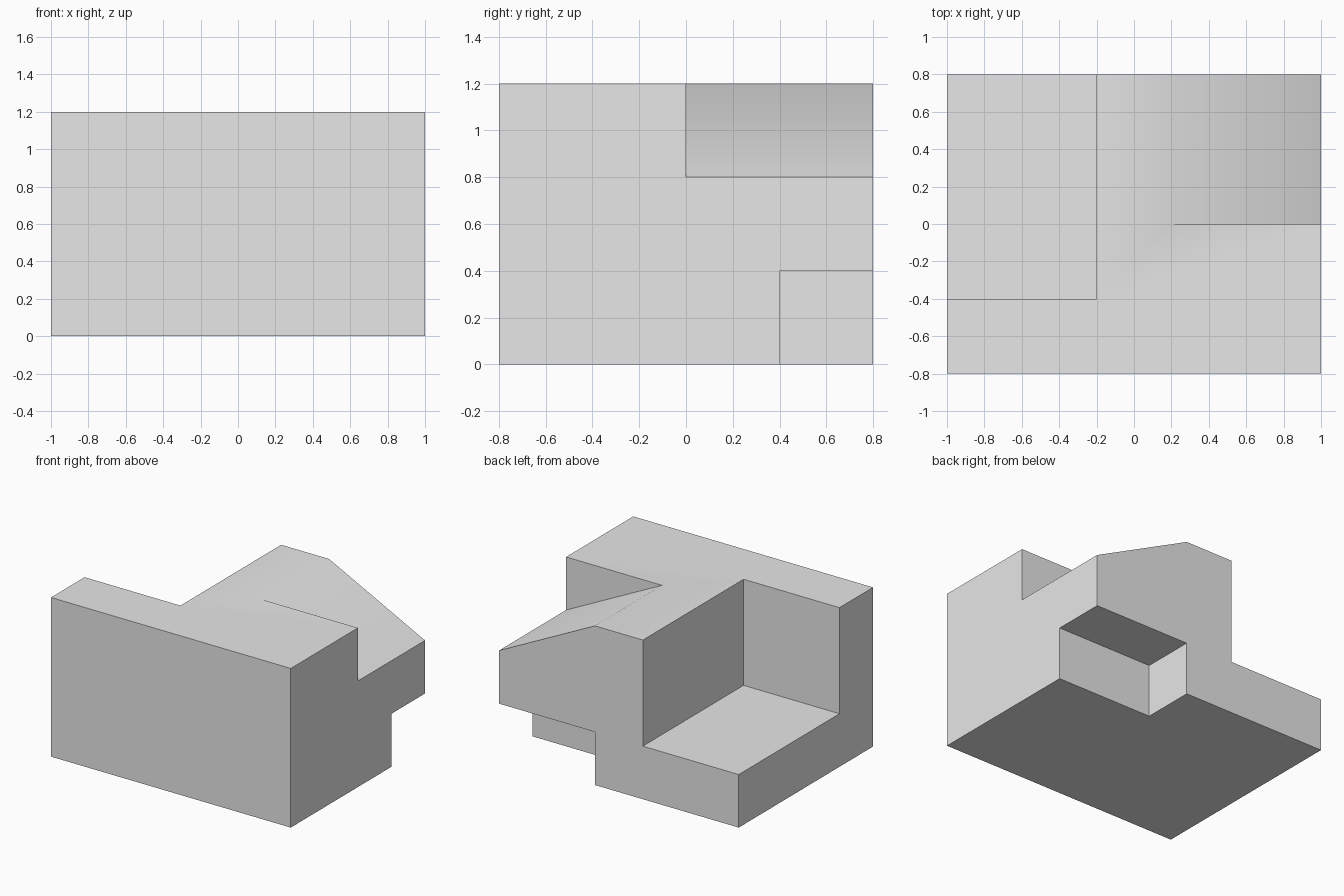
import bpy
import bmesh
import math

default = bpy.data.objects.get("Cube")
if default:
    bpy.data.objects.remove(default, do_unlink=True)

# One plain grey for the whole block
grey = bpy.data.materials.new("light_grey")
grey.use_nodes = True
colour = (0.8, 0.8, 0.8, 1.0)
grey.diffuse_color = colour
grey.node_tree.nodes["Principled BSDF"].inputs["Base Color"].default_value = colour


def prism(name, profile, y0, y1):
    """Extrude an (x, z) profile along y from y0 to y1."""
    bm = bmesh.new()
    face = bm.faces.new([bm.verts.new((x, y0, z)) for x, z in profile])
    moved = bmesh.ops.extrude_face_region(bm, geom=[face])["geom"]
    verts = [v for v in moved if isinstance(v, bmesh.types.BMVert)]
    bmesh.ops.translate(bm, verts=verts, vec=(0, y1 - y0, 0))
    bmesh.ops.recalc_face_normals(bm, faces=bm.faces)
    mesh = bpy.data.meshes.new(name)
    bm.to_mesh(mesh)
    bm.free()
    mesh.materials.append(grey)
    obj = bpy.data.objects.new(name, mesh)
    bpy.context.collection.objects.link(obj)
    return obj


def rect(x0, x1, z0, z1):
    return [(x0, z0), (x1, z0), (x1, z1), (x0, z1)]


# Main block
block = prism("notched_block", rect(-1, 1, 0, 1.2), -0.8, 0.8)

# Cutters: deep corner step, notch under the overhang, sloping ramp
cutters = [
    prism("corner_step_cutter", rect(-1.2, -0.2, 0.4, 1.5), -0.4, 1),
    prism("under_notch_cutter", rect(0.2, 1.2, -0.2, 0.4), 0.4, 1),
    prism("ramp_cutter", [(0, 1.3), (1.2, 0.7), (1.2, 1.5), (0, 1.5)], 0, 1),
]

bpy.ops.object.select_all(action="DESELECT")
bpy.context.view_layer.objects.active = block
block.select_set(True)
for cutter in cutters:
    cutter.hide_render = True
    cut = block.modifiers.new(cutter.name, "BOOLEAN")
    cut.operation = "DIFFERENCE"
    cut.solver = "EXACT"
    cut.object = cutter
    bpy.ops.object.modifier_apply(modifier=cut.name)
    bpy.data.objects.remove(cutter, do_unlink=True)

# Soft ridge between top and ramp, sharp edges elsewhere
bpy.ops.object.shade_smooth_by_angle(angle=math.radians(30))
